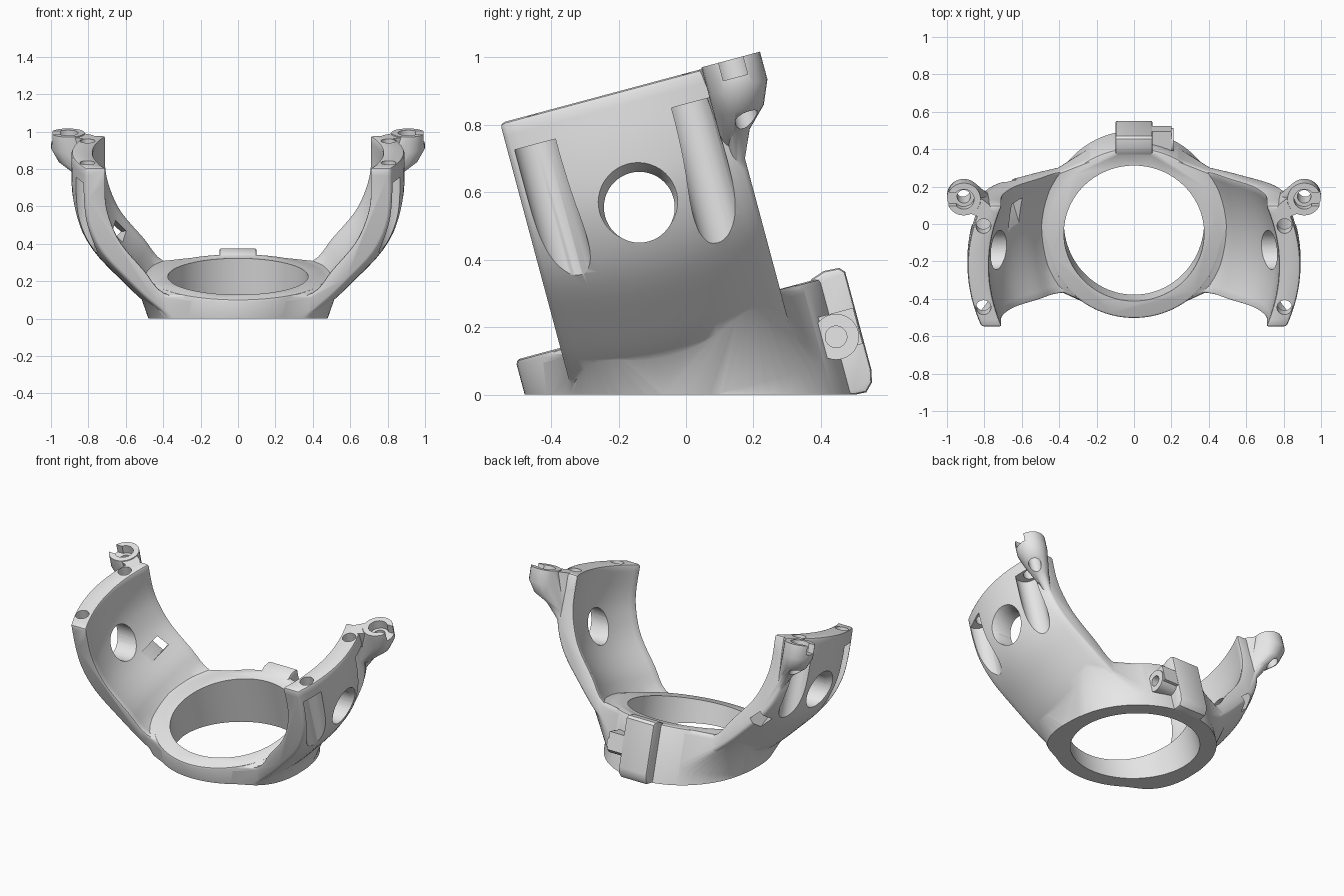
import bpy, bmesh
from math import cos, sin, pi, radians
from mathutils import Vector, Matrix

cube = bpy.data.objects.get("Cube")
if cube:
    bpy.data.objects.remove(cube, do_unlink=True)

TILT = radians(15)       # whole casting leans back
V_FRONT, V_BACK = -0.324, 0.35
CENTRE = 0.01            # depth of the ring axis
TOP = 0.92               # height of the arm tops, before tilting

metal = bpy.data.materials.new("light grey")
metal.use_nodes = True
GREY = (0.8, 0.8, 0.8, 1)
metal.diffuse_color = GREY
for node in metal.node_tree.nodes:
    if node.type == 'BSDF_PRINCIPLED':
        node.inputs["Base Color"].default_value = GREY


def make(name, bm):
    bmesh.ops.recalc_face_normals(bm, faces=bm.faces)
    mesh = bpy.data.meshes.new(name)
    bm.to_mesh(mesh)
    bm.free()
    mesh.materials.append(metal)
    obj = bpy.data.objects.new(name, mesh)
    bpy.context.scene.collection.objects.link(obj)
    return obj


def apply(obj, mod):
    bpy.context.view_layer.objects.active = obj
    bpy.ops.object.modifier_apply(modifier=mod.name)


def bevel(obj, width):
    mod = obj.modifiers.new("round", 'BEVEL')
    mod.width, mod.segments = width, 2
    mod.limit_method, mod.angle_limit = 'ANGLE', radians(50)
    apply(obj, mod)
    return obj


def combine(obj, tool, operation):
    tool.hide_render = True
    mod = obj.modifiers.new("combine", 'BOOLEAN')
    mod.operation, mod.solver, mod.object = operation, 'EXACT', tool
    apply(obj, mod)
    bpy.data.objects.remove(tool, do_unlink=True)


def rod(name, a, b, r1, r2=None, sides=48):
    """Cylinder or cone between two points."""
    a, b = Vector(a), Vector(b)
    turn = (b - a).to_track_quat('Z', 'Y').to_matrix().to_4x4()
    bm = bmesh.new()
    bmesh.ops.create_cone(bm, cap_ends=True, segments=sides, radius1=r1,
                          radius2=r1 if r2 is None else r2, depth=(b - a).length,
                          matrix=Matrix.Translation((a + b) / 2) @ turn)
    return make(name, bm)


def block(name, centre, size):
    bm = bmesh.new()
    bmesh.ops.create_cube(bm, size=1, matrix=Matrix.Translation(centre) @ Matrix.Diagonal((*size, 1)))
    return make(name, bm)


def hull(name, discs, sides=24):
    """Convex skin around level discs given as x, depth, height, radius."""
    bm = bmesh.new()
    for x, v, u, r in discs:
        for i in range(sides):
            a = 2 * pi * i / sides
            bm.verts.new((x + r * cos(a), v + r * sin(a), u))
    out = bmesh.ops.convex_hull(bm, input=bm.verts)
    loose = [g for g in out["geom_interior"] if isinstance(g, bmesh.types.BMVert)]
    bmesh.ops.delete(bm, geom=loose, context='VERTS')
    return make(name, bm)


def smooth_path(points, steps=4):
    p = [Vector(q) for q in points]
    p = [p[0] * 2 - p[1]] + p + [Vector((-p[-2].x, p[-2].y))]
    path = []
    for a, b, c, d in zip(p, p[1:], p[2:], p[3:]):
        for i in range(steps):
            t = i / steps
            path.append((b * 2 + (c - a) * t + (a * 2 - b * 5 + c * 4 - d) * t ** 2
                         + (b * 3 - a - c * 3 + d) * t ** 3) / 2)
    return path + [p[-2]]


def swell(path, amount):
    """Push a half profile outwards along its normals."""
    out = []
    for i, p in enumerate(path):
        t = (path[min(i + 1, len(path) - 1)] - path[max(i - 1, 0)]).normalized()
        n = Vector((-t.y, t.x))
        if i == 0:
            n = Vector((1, 0))
        if i == len(path) - 1:
            n = Vector((0, -1))
        out.append(p + n * amount)
    return out


# Curved U-shaped body, bulging at mid depth
outer = smooth_path([(.815, TOP), (.815, .75), (.795, .60), (.725, .45),
                     (.59, .30), (.45, .165), (.3, .06), (0, 0)])
inner = smooth_path([(.705, TOP), (.705, .75), (.68, .63), (.62, .50),
                     (.50, .355), (.394, .23), (.2, .20), (0, .20)])
bm = bmesh.new()
rings = []
STATIONS = 17
for k in range(STATIONS):
    s = 2 * k / (STATIONS - 1) - 1
    v = V_FRONT + (V_BACK - V_FRONT) * (s + 1) / 2
    o, n = swell(outer, 0.075 * (1 - s * s)), swell(inner, 0.07 * (1 - s * s))
    loop = [(p.x, p.y) for p in o] + [(-p.x, p.y) for p in o[-2::-1]]
    loop += [(-p.x, p.y) for p in n] + [(p.x, p.y) for p in n[-2::-1]]
    rings.append([bm.verts.new((x, v, u)) for x, u in loop])
count = len(rings[0])
for a, b in zip(rings, rings[1:]):
    for i in range(count):
        j = (i + 1) % count
        bm.faces.new((a[i], a[j], b[j], b[i]))
bm.faces.new(rings[0])
bm.faces.new(rings[-1])
yoke = bevel(make("yoke", bm), 0.014)

# Base ring, with a web running tangentially into the arms
ring = rod("base_ring", (0, CENTRE, -.3), (0, CENTRE, .23), .472, sides=96)
combine(yoke, bevel(ring, 0.014), 'UNION')
web_discs = [(0, CENTRE, -.03, .468), (0, CENTRE, .2, .468), (0, CENTRE, .229, .455)]
for s in (1, -1):
    web_discs += [(s * .41, .2, .228, .125), (s * .42, .2, .2, .13), (s * .41, -.18, .2, .12)]
combine(yoke, hull("ring_web", web_discs, 64), 'UNION')

# Flat seat around the bore
combine(yoke, rod("ring_seat", (0, CENTRE, .23), (0, CENTRE, .42), .492, sides=96), 'DIFFERENCE')

# Rear block with rounded lower corner
bm = bmesh.new()
side = [(.40, .20), (.45, .235), (.49, .248), (.535, .245), (.55, .23), (.55, -.07),
        (.542, -.108), (.518, -.132), (.483, -.13), (.40, -.11)]
face = bm.faces.new([bm.verts.new((-.1, v, u)) for v, u in side])
extruded = bmesh.ops.extrude_face_region(bm, geom=[face])["geom"]
bmesh.ops.translate(bm, vec=(.2, 0, 0), verts=[g for g in extruded if isinstance(g, bmesh.types.BMVert)])
combine(yoke, bevel(make("rear_block", bm), 0.012), 'UNION')

# Cross boss on the left of the rear block, with a blind hole
boss = rod("cross_boss", (0, .474, .05), (.21, .474, .05), .068)
combine(boss, block("boss_shoulder", (.1, .49, .065), (.2, .11, .11)), 'UNION')
combine(yoke, boss, 'UNION')
combine(yoke, rod("cross_hole", (.06, .474, .05), (.3, .474, .05), .032), 'DIFFERENCE')

# Large bore
combine(yoke, rod("bore", (0, CENTRE, -.5), (0, CENTRE, .6), .375, sides=96), 'DIFFERENCE')

for s in (1, -1):
    # Flared side hole
    combine(yoke, rod("side_hole", (s * .5, CENTRE, .572), (s * 1.1, CENTRE, .572), .105), 'DIFFERENCE')
    combine(yoke, rod("side_flare", (s * .83, CENTRE, .572), (s * .94, CENTRE, .572), .104, .16), 'DIFFERENCE')

    # Screw channels down the outside and their holes in the arm top
    for v, hole in ((-.233, -.215), (.228, .235)):
        combine(yoke, rod("channel", (s * .824, v, .2), (s * .824, v, .832), .07), 'DIFFERENCE')
        combine(yoke, rod("screw_hole", (s * .805, hole, .8), (s * .805, hole, 1), .04), 'DIFFERENCE')

    # Clamp lug at the rear top corner
    x, v = s * .91, .385
    lug = hull("clamp_lug", [(x, v, .925, .09), (x, v, .84, .09),
                             (s * .89, .375, .77, .07), (s * .79, .32, .67, .025)])
    neck = hull("lug_neck", [(x, v, TOP, .06), (s * .81, .325, TOP, .045),
                             (s * .785, .325, .62, .02), (x, v, .82, .05)])
    combine(lug, neck, 'UNION')
    combine(yoke, lug, 'UNION')
    combine(yoke, rod("clamp_hole", (x, v, .5), (x, v, 1.1), .036), 'DIFFERENCE')
    combine(yoke, rod("clamp_seat", (x, v, .87), (x, v, 1.1), .055), 'DIFFERENCE')
    combine(yoke, block("clamp_slot", (s * .97, v, .96), (.12, .075, .18)), 'DIFFERENCE')

# Square cable passage through the right arm
passage = rod("passage", (-.58, 0, .49), (-.71, .42, .36), .06, sides=4)
combine(yoke, passage, 'DIFFERENCE')

# Lean back and trim flat on the floor
yoke.data.transform(Matrix.Rotation(TILT, 4, 'X'))
combine(yoke, block("floor_trim", (0, 0, -.5), (3, 3, 1)), 'DIFFERENCE')

for obj in bpy.context.selected_objects:
    obj.select_set(False)
yoke.select_set(True)
bpy.context.view_layer.objects.active = yoke
bpy.ops.object.shade_smooth_by_angle(angle=radians(35))
